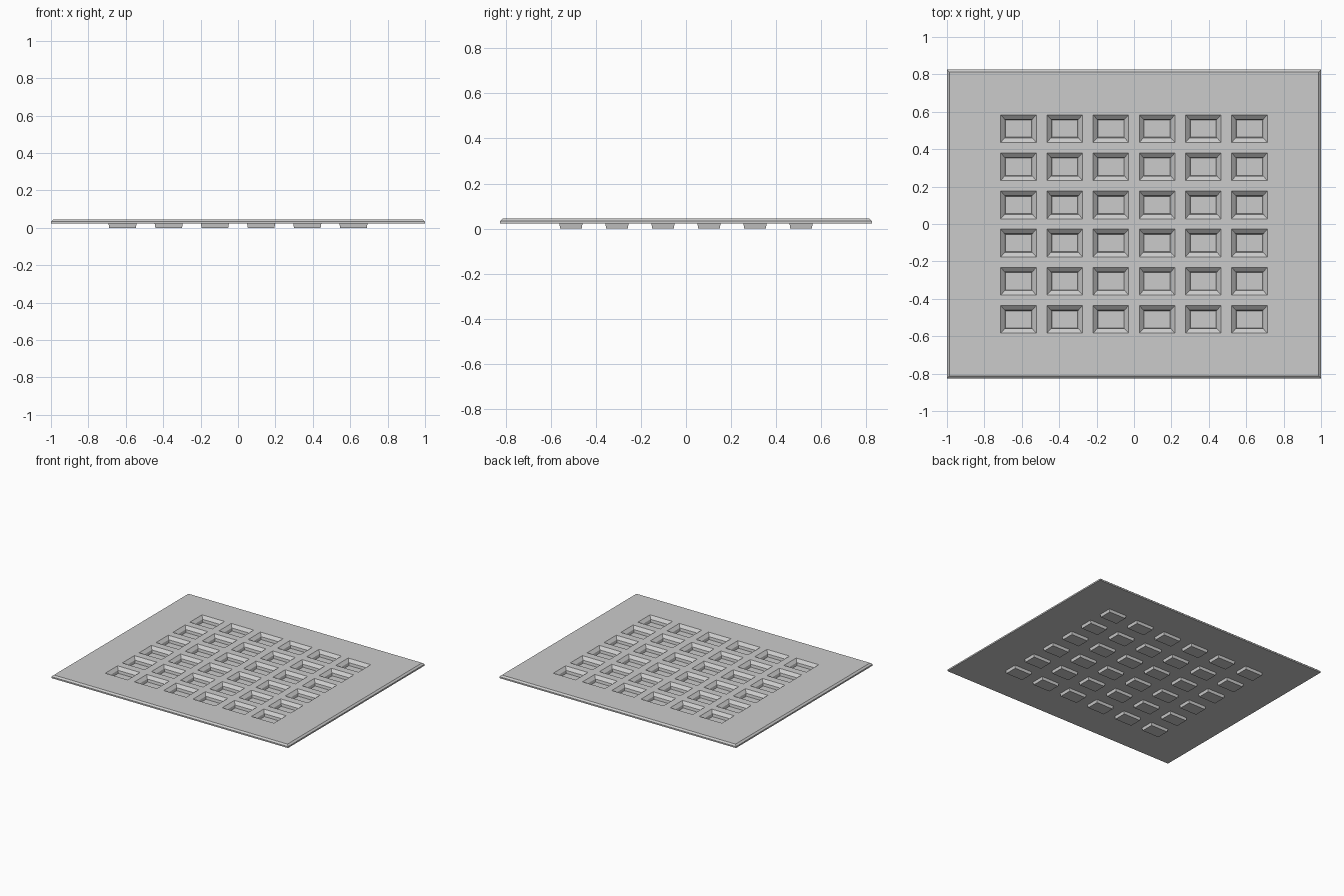
import bpy, bmesh

if "Cube" in bpy.data.objects:
    bpy.data.objects.remove(bpy.data.objects["Cube"])

NX, NY = 6, 6
PX, PY = 0.247, 0.204            # pocket spacing
HX, HY = 1.0, 0.825              # plate half size
Z_LOW, Z_MID, Z_TOP = 0.022, 0.033, 0.044

centres_x = [(i - (NX - 1) / 2) * PX for i in range(NX)]
centres_y = [(j - (NY - 1) / 2) * PY for j in range(NY)]


def ring(bm, cx, cy, hx, hy, z):
    return [bm.verts.new((cx + sx * hx, cy + sy * hy, z))
            for sx, sy in ((-1, -1), (1, -1), (1, 1), (-1, 1))]


def loft(bm, rings, flip=False):
    for a, b in zip(rings, rings[1:]):
        for k in range(4):
            n = (k + 1) % 4
            f = [a[k], a[n], b[n], b[k]]
            bm.faces.new(f[::-1] if flip else f)


def pocketed_sheet(bm, hx, hy, profile, up):
    """Flat sheet with a grid of lofted pockets; profile = (half x, half y, z)."""
    px, py, z = profile[0]
    xs = [-hx] + [c + s * px for c in centres_x for s in (-1, 1)] + [hx]
    ys = [-hy] + [c + s * py for c in centres_y for s in (-1, 1)] + [hy]
    grid = [[bm.verts.new((x, y, z)) for y in ys] for x in xs]
    for i in range(len(xs) - 1):
        for j in range(len(ys) - 1):
            quad = [grid[i][j], grid[i + 1][j], grid[i + 1][j + 1], grid[i][j + 1]]
            if i % 2 and j % 2:
                cx, cy = centres_x[i // 2], centres_y[j // 2]
                rings = [quad] + [ring(bm, cx, cy, *p) for p in profile[1:]]
                loft(bm, rings, not up)
                quad = rings[-1]
            bm.faces.new(quad if up else quad[::-1])


bm = bmesh.new()
# top surface with sloped pockets
pocketed_sheet(bm, HX - 0.013, HY - 0.013,
               [(0.095, 0.074, Z_TOP), (0.074, 0.050, Z_LOW + 0.002),
                (0.069, 0.046, 0.004)], True)
# underside with the pocket bottoms standing proud
pocketed_sheet(bm, HX, HY, [(0.075, 0.051, Z_LOW), (0.071, 0.048, 0.0)], False)
# outer rim with chamfered upper edge
loft(bm, [ring(bm, 0, 0, HX, HY, Z_LOW), ring(bm, 0, 0, HX, HY, Z_MID),
          ring(bm, 0, 0, HX - 0.013, HY - 0.013, Z_TOP)])
bmesh.ops.remove_doubles(bm, verts=bm.verts, dist=1e-5)

mesh = bpy.data.meshes.new("pocket_tray")
bm.to_mesh(mesh)
bm.free()
bpy.context.collection.objects.link(bpy.data.objects.new("pocket_tray", mesh))
